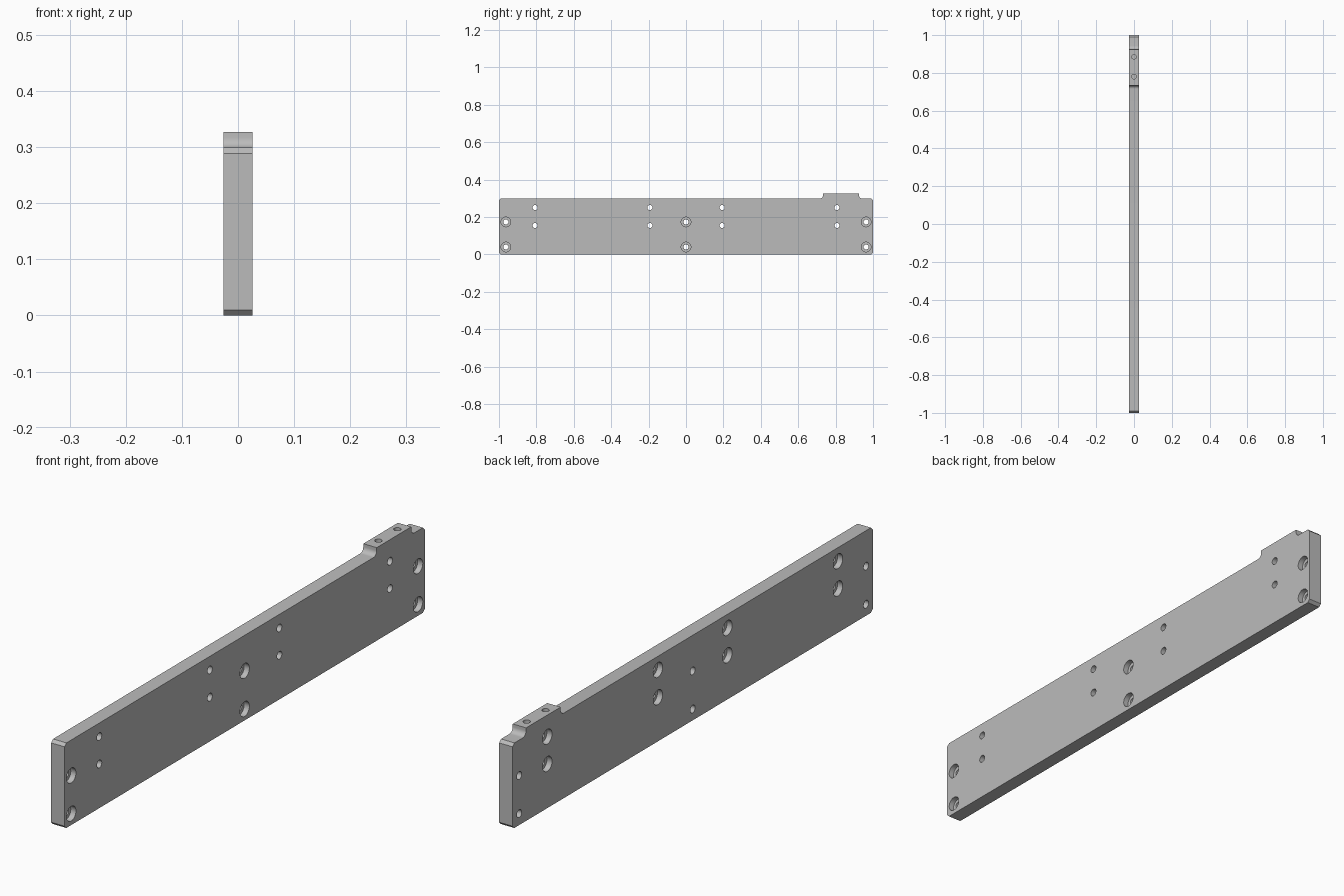
import bpy, bmesh, math
from mathutils import Matrix

cube = bpy.data.objects.get("Cube")
if cube:
    bpy.data.objects.remove(cube, do_unlink=True)

HALF = 0.026            # half the plate thickness
TOP, TAB_TOP = 0.299, 0.327
CHAMFER, FILLET = 0.01, 0.018
HOLE, BORE, BORE_DEPTH = 0.0135, 0.026, 0.02

steel = bpy.data.materials.new("plain grey metal")
steel.use_nodes = True
grey = (0.5, 0.5, 0.5, 1)
steel.diffuse_color = grey
steel.node_tree.nodes["Principled BSDF"].inputs["Base Color"].default_value = grey


def add_object(name, bm):
    bmesh.ops.recalc_face_normals(bm, faces=bm.faces[:])
    mesh = bpy.data.meshes.new(name)
    bm.to_mesh(mesh)
    bm.free()
    mesh.materials.append(steel)
    obj = bpy.data.objects.new(name, mesh)
    bpy.context.collection.objects.link(obj)
    return obj


def fillet(y, side, steps=8):
    """Concave arc rising from the top edge to the tab wall at y."""
    arc = []
    for i in range(steps + 1):
        a = i / steps * math.pi / 2
        arc.append((y + side * FILLET * (1 - math.sin(a)),
                    TOP + FILLET * (1 - math.cos(a))))
    return arc


def add_pin(bm, steps, matrix, sides=32):
    """Round stepped solid along local z from (height, radius) pairs."""
    rings = []
    for h, r in steps:
        rings.append([bm.verts.new(matrix @ Matrix.Rotation(i / sides * math.tau, 4, 'Z')
                                   @ Matrix.Translation((r, 0, h)).translation)
                      for i in range(sides)])
    for a, b in zip(rings, rings[1:]):
        for i in range(sides):
            j = (i + 1) % sides
            bm.faces.new((a[i], a[j], b[j], b[i]))
    bm.faces.new(rings[0][::-1])
    bm.faces.new(rings[-1])


# Plate outline with chamfered corners and a filleted tab
c = CHAMFER
outline = [(-1 + c, 0), (1 - c, 0), (1, c), (1, TOP - c), (1 - c, TOP)]
outline += fillet(0.925, 1) + [(0.925, TAB_TOP), (0.733, TAB_TOP)]
outline += fillet(0.733, -1)[::-1] + [(-1 + c, TOP), (-1, TOP - c), (-1, c)]
bm = bmesh.new()
face = bm.faces.new([bm.verts.new((-HALF, y, z)) for y, z in outline])
solid = bmesh.ops.extrude_face_region(bm, geom=[face])
bmesh.ops.translate(bm, vec=(2 * HALF, 0, 0),
                    verts=[v for v in solid["geom"] if isinstance(v, bmesh.types.BMVert)])
plate = add_object("mounting_plate", bm)

# Counterbored through holes, one group opening on each face
bm = bmesh.new()
floor = HALF - BORE_DEPTH
bolt = [(-2 * HALF, HOLE), (floor, HOLE), (floor, BORE), (2 * HALF, BORE)]
groups = [(1, (-0.963, 0, 0.963), (0.04, 0.174)),
          (-1, (-0.807, -0.193, 0.193, 0.807), (0.155, 0.251))]
for side, columns, rows in groups:
    for y in columns:
        for z in rows:
            add_pin(bm, bolt, Matrix.Translation((0, y, z))
                    @ Matrix.Rotation(side * math.pi / 2, 4, 'Y'))

# Blind holes in the top of the tab
for y in (0.78, 0.885):
    add_pin(bm, [(-0.048, 0.012), (0.02, 0.012)], Matrix.Translation((0, y, TAB_TOP)))
cutter = add_object("hole_cutter", bm)
cutter.hide_render = True

# Cut the holes and drop the cutter
cut = plate.modifiers.new("holes", 'BOOLEAN')
cut.operation = 'DIFFERENCE'
cut.solver = 'EXACT'
cut.object = cutter
bpy.ops.object.select_all(action='DESELECT')
plate.select_set(True)
bpy.context.view_layer.objects.active = plate
bpy.ops.object.modifier_apply(modifier=cut.name)
bpy.data.objects.remove(cutter, do_unlink=True)
bpy.ops.object.shade_smooth_by_angle(angle=math.radians(30))
